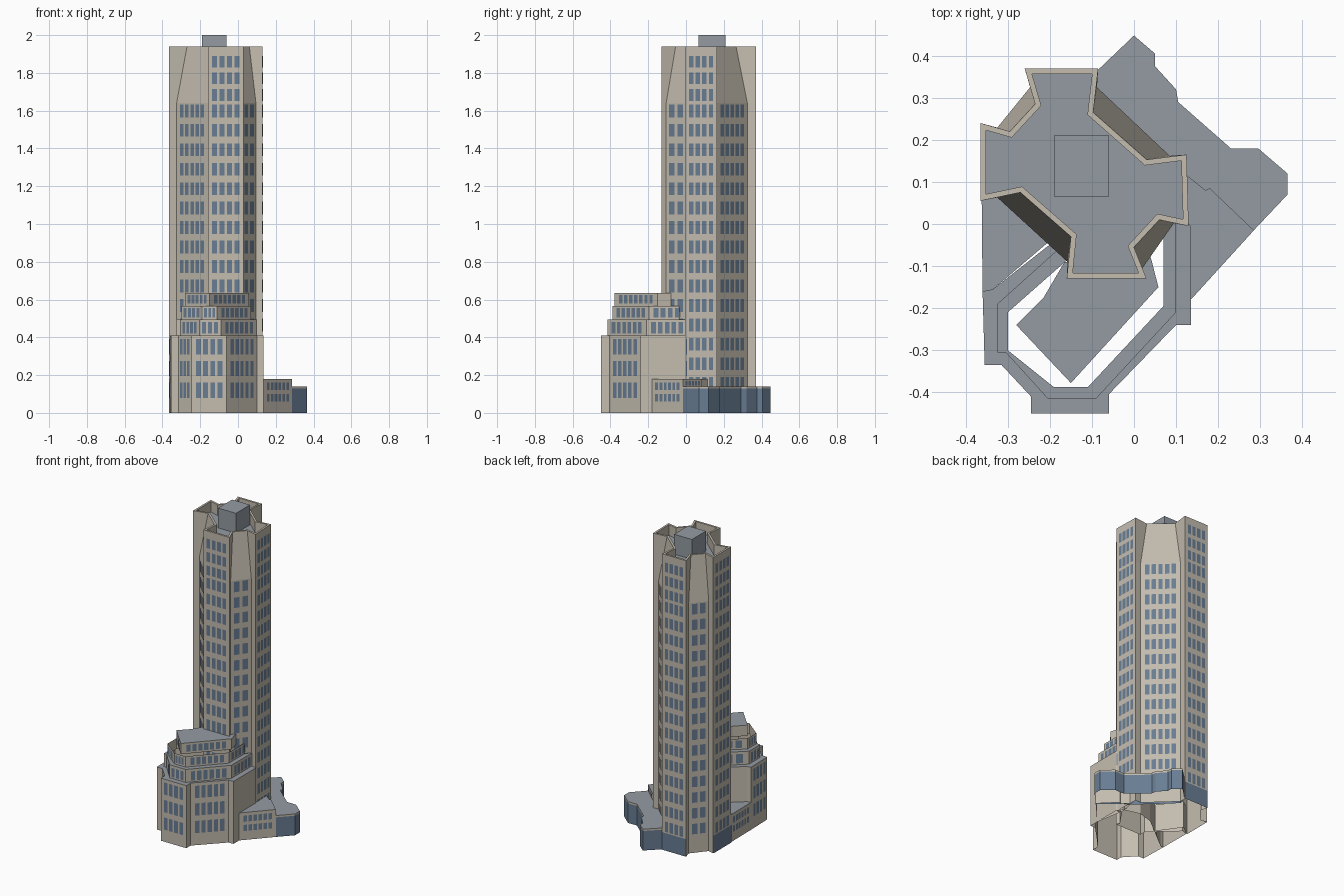
import bpy, bmesh
from mathutils import Vector

cube = bpy.data.objects.get("Cube")
if cube:
    bpy.data.objects.remove(cube, do_unlink=True)


def material(name, rgb):
    m = bpy.data.materials.new(name)
    m.use_nodes = True
    m.diffuse_color = (*rgb, 1)
    m.node_tree.nodes["Principled BSDF"].inputs["Base Color"].default_value = (*rgb, 1)
    return m


STONE = material("warm stone", (0.55, 0.505, 0.43))
ROOF = material("grey roofing", (0.295, 0.33, 0.365))
GLASS = material("blue glass", (0.14, 0.205, 0.295))


def finish(name, bm, *mats):
    mesh = bpy.data.meshes.new(name)
    bm.to_mesh(mesh)
    bm.free()
    for m in mats:
        mesh.materials.append(m)
    ob = bpy.data.objects.new(name, mesh)
    bpy.context.collection.objects.link(ob)
    return ob


def loft(bm, sections):
    """Join outlines, given as (points, height), with walls; return the vertex rings."""
    rings = [[bm.verts.new((x, y, z)) for x, y in pts] for pts, z in sections]
    for low, high in zip(rings, rings[1:]):
        for i in range(len(low)):
            j = (i + 1) % len(low)
            bm.faces.new((low[i], low[j], high[j], high[i]))
    return rings


def block(name, pts, z0, z1, wall=STONE, roof=True, hole=None):
    """Walls around an outline with an optional roof, which may have an opening."""
    bm = bmesh.new()
    top = loft(bm, [(pts, z0), (pts, z1)])[1]
    if hole:
        inner = [bm.verts.new((x, y, z1)) for x, y in hole]
        edges = [bm.edges.get((r[i - 1], r[i])) or bm.edges.new((r[i - 1], r[i]))
                 for r in (top, inner) for i in range(len(r))]
        res = bmesh.ops.triangle_fill(bm, edges=edges, use_beauty=True, normal=(0, 0, 1))
        for f in res["geom"]:
            if isinstance(f, bmesh.types.BMFace):
                f.material_index = 1
    elif roof:
        bm.faces.new(top).material_index = 1
    return finish(name, bm, wall, ROOF)


def glaze(name, pts, cols, rows, margin=0.09, fill=0.68):
    """Window plates; cols maps an edge number to a count, rows are (bottom, height)."""
    bm = bmesh.new()
    for edge, count in cols.items():
        a, b = Vector(pts[edge]), Vector(pts[(edge + 1) % len(pts)])
        d = b - a
        out = Vector((d.y, -d.x)).normalized() * 0.002
        pitch = (1 - 2 * margin) / count
        for c in range(count):
            s = margin + pitch * (c + (1 - fill) / 2)
            p, q = a + d * s + out, a + d * (s + pitch * fill) + out
            for z, h in rows:
                bm.faces.new([bm.verts.new(v) for v in (
                    (*p, z), (*q, z), (*q, z + h), (*p, z + h))])
    return finish(name, bm, GLASS)


# Tower: four wings with faces between them that lean back near the top
tower = [(-.16, -.13), (.03, -.13), (.02, -.105), (.095, .002),
         (.13, -.005), (.125, .165), (.085, .162), (-.088, .325),
         (-.085, .37), (-.26, .37), (-.247, .325), (-.325, .229),
         (-.365, .24), (-.365, .055), (-.325, .063), (-.158, -.09)]
crown = list(tower)
for i, p in {2: (0, -.055), 3: (.06, .01), 6: (.03, .153), 7: (-.097, .265),
             10: (-.235, .285), 11: (-.295, .22), 14: (-.27, .075), 15: (-.15, -.03)}.items():
    crown[i] = p
bm = bmesh.new()
ring = loft(bm, [(tower, 0), (tower, 1.64), (crown, 1.94)])[-1]
cap = bm.faces.new(ring)
bm.normal_update()
bmesh.ops.inset_region(bm, faces=[cap], thickness=0.013, use_even_offset=True)
sunk = bmesh.ops.extrude_discrete_faces(bm, faces=[cap])["faces"][0]
bmesh.ops.translate(bm, verts=sunk.verts[:], vec=(0, 0, -0.07))
sunk.material_index = 1
finish("tower", bm, STONE, ROOF)

floors = [(1.565 - 0.103 * k, 0.068) for k in range(15)]
upper = [(1.652 + 0.088 * k, 0.062) for k in range(3)]
glaze("wing_windows", tower, {0: 4, 4: 4, 8: 4, 12: 4}, floors + upper)
glaze("recess_windows", tower, {2: 2, 6: 5, 10: 2, 14: 5}, floors)
glaze("tower_base_glazing", tower, {8: 1, 12: 1}, [(0, 0.115)], 0, 1)

# Roof machine room
room = [(-.19, .065), (-.06, .065), (-.06, .21), (-.19, .21)]
block("machine_room", room, 1.87, 2.0, ROOF)

# Stepped podium at the front
base = [(-.36, -.16), (-.355, -.335), (-.315, -.335), (-.245, -.41), (-.245, -.45),
        (-.06, -.45), (-.06, -.405), (.1, -.24), (.135, -.24), (.135, -.006),
        (.11, .03), (0, .06), (-.1, .03), (-.335, -.155)]
step_1 = [(-.325, -.19), (-.325, -.305), (-.305, -.305), (-.205, -.415), (-.09, -.415),
          (.1, -.21), (.1, .01), (0, .04), (-.1, .012)]
step_2 = [(-.3, -.21), (-.3, -.3), (-.19, -.388), (-.11, -.388), (.07, -.195),
          (.07, -.01), (0, .02), (-.09, -.025)]
step_3 = [(-.165, -.09), (-.215, -.175), (-.28, -.24), (-.15, -.378), (.058, -.15), (.04, -.08)]
block("podium_base", base, 0, .41, hole=step_1)
block("podium_step_1", step_1, .41, .495, hole=step_2)
block("podium_step_2", step_2, .495, .565, roof=False)
block("podium_step_3", step_3, .565, .635)
glaze("podium_base_windows", base, {0: 4, 2: 3, 4: 4, 6: 5, 9: 4},
      [(z, .08) for z in (.08, .195, .31)])
glaze("podium_step_1_windows", step_1, {0: 3, 2: 4, 3: 3, 4: 6, 5: 5, 8: 4}, [(.42, .06)])
glaze("podium_step_2_windows", step_2, {0: 3, 1: 4, 2: 3, 3: 6, 4: 4, 7: 4}, [(.506, .048)])
glaze("podium_step_3_windows", step_3, {2: 5, 3: 7}, [(.578, .045)])

# Low annexes on both sides of the podium
east = [(.135, -.18), (.285, -.015), (.18, .085), (.17, .08), (.12, .12), (.1, .02)]
west = [(-.362, .056), (-.36, -.16), (-.335, -.155), (-.2, -.04), (-.3, .1)]
block("east_annex", east, 0, .18)
block("west_annex", west, 0, .18)
glaze("east_annex_windows", east, {0: 6}, [(.06, .04), (.12, .04)])
glaze("east_annex_high_windows", east, {1: 5}, [(.146, .022)])
glaze("west_annex_windows", west, {0: 6}, [(.06, .04), (.12, .04)])

# Glazed entrance hall with a stone fascia
hall = [(.28, -.02), (.365, .07), (.365, .12), (.295, .18), (.23, .18), (.105, .29),
        (.1, .32), (.05, .375), (.05, .405), (0, .448), (-.087, .365), (-.1, .31),
        (.1, .12), (.17, .07)]
block("entrance_hall_glass", hall, 0, .128, GLASS, roof=False)
block("entrance_hall_roof", hall, .128, .14)
